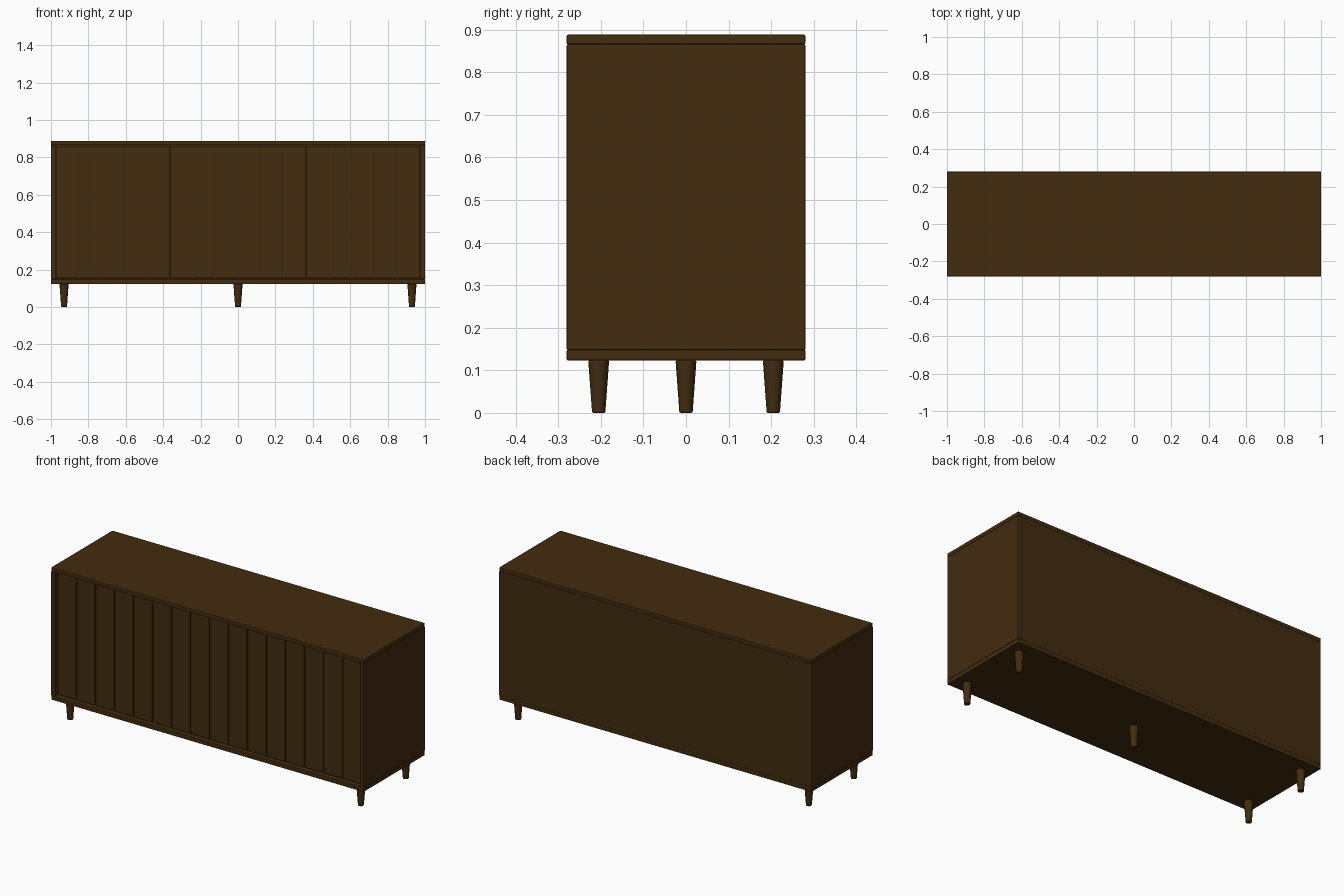
import bpy, bmesh, math

if "Cube" in bpy.data.objects:
    bpy.data.objects.remove(bpy.data.objects["Cube"])

wood = bpy.data.materials.new("dark walnut")
wood.diffuse_color = (0.055, 0.025, 0.0052, 1)
wood.use_nodes = True
wood.node_tree.nodes["Principled BSDF"].inputs["Base Color"].default_value = wood.diffuse_color


def finish(ob, bevel):
    ob.data.materials.append(wood)
    if bevel:
        m = ob.modifiers.new("soft edges", 'BEVEL')
        m.width = bevel
        m.segments = 2
        m.limit_method = 'ANGLE'
    return ob


def box(name, x0, x1, y0, y1, z0, z1, bevel=0.002):
    bm = bmesh.new()
    bmesh.ops.create_cube(bm, size=1)
    for v in bm.verts:
        v.co.x = x1 if v.co.x > 0 else x0
        v.co.y = y1 if v.co.y > 0 else y0
        v.co.z = z1 if v.co.z > 0 else z0
    me = bpy.data.meshes.new(name)
    bm.to_mesh(me)
    bm.free()
    ob = bpy.data.objects.new(name, me)
    bpy.context.collection.objects.link(ob)
    return finish(ob, bevel)


W, D = 1.0, 0.28
Z0, Z1, Z2, Z3 = 0.123, 0.148, 0.865, 0.888
T = 0.025

# Carcass
box("top_panel", -W, W, -D, D, Z2, Z3, 0.003)
box("bottom_panel", -W, W, -D, D, Z0, Z1, 0.003)
box("left_side_panel", -W, -W + T, -D, D, Z1, Z2)
box("right_side_panel", W - T, W, -D, D, Z1, Z2)
box("back_panel", -W + T, W - T, D - 0.02, D - 0.001, Z1, Z2, 0)

# Four recessed doors, each a backing board faced with vertical slats
face = -D + 0.02
zb, zt = Z1 + 0.005, Z2 - 0.005
step = 2 * 0.973 / 16
start = 0
for d, count in enumerate((5, 3, 3, 5)):
    xa = -0.973 + start * step
    xb = xa + count * step
    box(f"door_board_{d + 1}", xa + 0.001, xb - 0.001,
        face + 0.008, face + 0.022, zb, zt, 0)
    for i in range(count):
        x = xa + i * step
        box(f"door_slat_{d + 1}_{i + 1}", x + 0.002, x + step - 0.002,
            face, face + 0.009, zb, zt, 0.002)
    start += count

# Tapered round legs: four corners plus a centre support
legs = [(sx * 0.93, sy * 0.205) for sx in (-1, 1) for sy in (-1, 1)] + [(0, 0)]
for i, (x, y) in enumerate(legs):
    bpy.ops.mesh.primitive_cone_add(vertices=32, radius1=0.0155, radius2=0.0245,
                                    depth=Z0, location=(x, y, Z0 / 2))
    leg = bpy.context.object
    leg.name = "centre_leg" if i == 4 else f"corner_leg_{i + 1}"
    finish(leg, 0.003)
    leg.modifiers[0].angle_limit = math.radians(40)
    bpy.ops.object.shade_smooth_by_angle(angle=math.radians(35))
